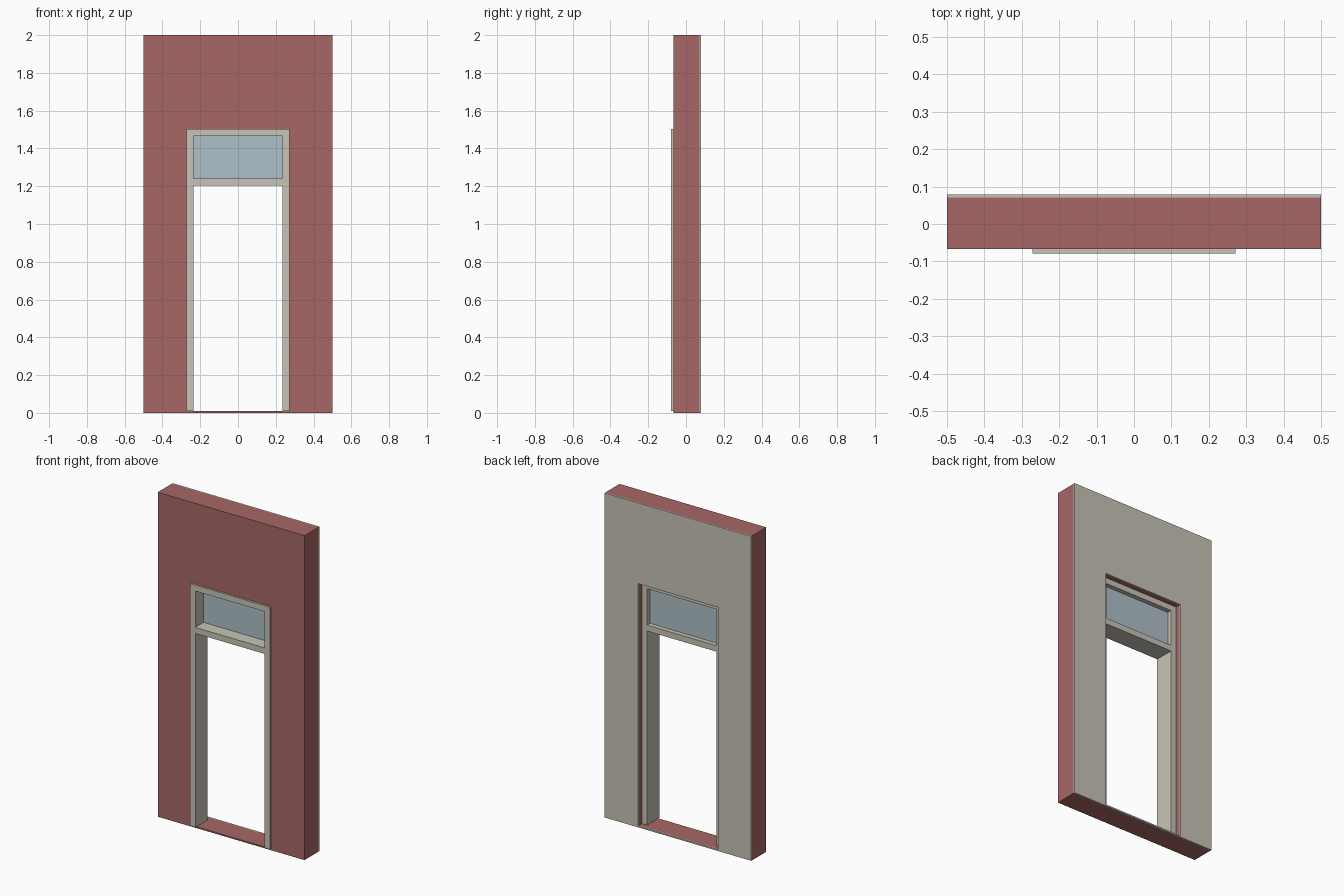
import bpy
import bmesh

if "Cube" in bpy.data.objects:
    bpy.data.objects.remove(bpy.data.objects["Cube"])


def material(name, rgb):
    m = bpy.data.materials.new(name)
    m.diffuse_color = (*rgb, 1.0)
    m.use_nodes = True
    m.node_tree.nodes["Principled BSDF"].inputs["Base Color"].default_value = m.diffuse_color
    return m


RED = material("red brick", (0.39, 0.137, 0.133))
CREAM = material("cream plaster", (0.58, 0.55, 0.475))
GLASS = material("blue grey glass", (0.43, 0.53, 0.58))


def panel(name, xs, zs, holes, y0, y1, mat):
    """Solid slab from y0 to y1 made of grid cells, leaving out the (column, row) holes."""
    bm = bmesh.new()
    v = [[bm.verts.new((x, y0, z)) for z in zs] for x in xs]
    for i in range(len(xs) - 1):
        for k in range(len(zs) - 1):
            if (i, k) not in holes:
                bm.faces.new((v[i][k], v[i + 1][k], v[i + 1][k + 1], v[i][k + 1]))
    ext = bmesh.ops.extrude_face_region(bm, geom=bm.faces[:], use_keep_orig=True)
    moved = [g for g in ext["geom"] if isinstance(g, bmesh.types.BMVert)]
    bmesh.ops.translate(bm, verts=moved, vec=(0, y1 - y0, 0))
    bmesh.ops.recalc_face_normals(bm, faces=bm.faces[:])
    mesh = bpy.data.meshes.new(name)
    bm.to_mesh(mesh)
    bm.free()
    mesh.materials.append(mat)
    ob = bpy.data.objects.new(name, mesh)
    bpy.context.collection.objects.link(ob)
    return ob


OUT, INN = 0.272, 0.236                        # frame half widths, outer and inner
SILL, TOP = 0.009, 1.502                       # bottom and top of the doorway
FRONT, WALL0, WALL1, BACK = -0.079, -0.067, 0.071, 0.079

# Brick wall and its plaster backing, both with the doorway opening
wall_x, wall_z = (-0.5, -OUT, OUT, 0.5), (0, SILL, TOP, 2.0)
panel("brick_wall", wall_x, wall_z, {(1, 1)}, WALL0, WALL1, RED)
panel("plaster_backing", wall_x, wall_z, {(1, 1)}, WALL1, BACK, CREAM)

# Door frame with transom bar: open doorway below, window above
panel("door_frame", (-OUT, -INN, INN, OUT), (SILL, 1.205, 1.242, 1.466, TOP),
      {(1, 0), (1, 2)}, FRONT, 0.042, CREAM)

# Transom window pane
panel("transom_glass", (-INN, INN), (1.242, 1.466), set(), 0.002, 0.014, GLASS)
